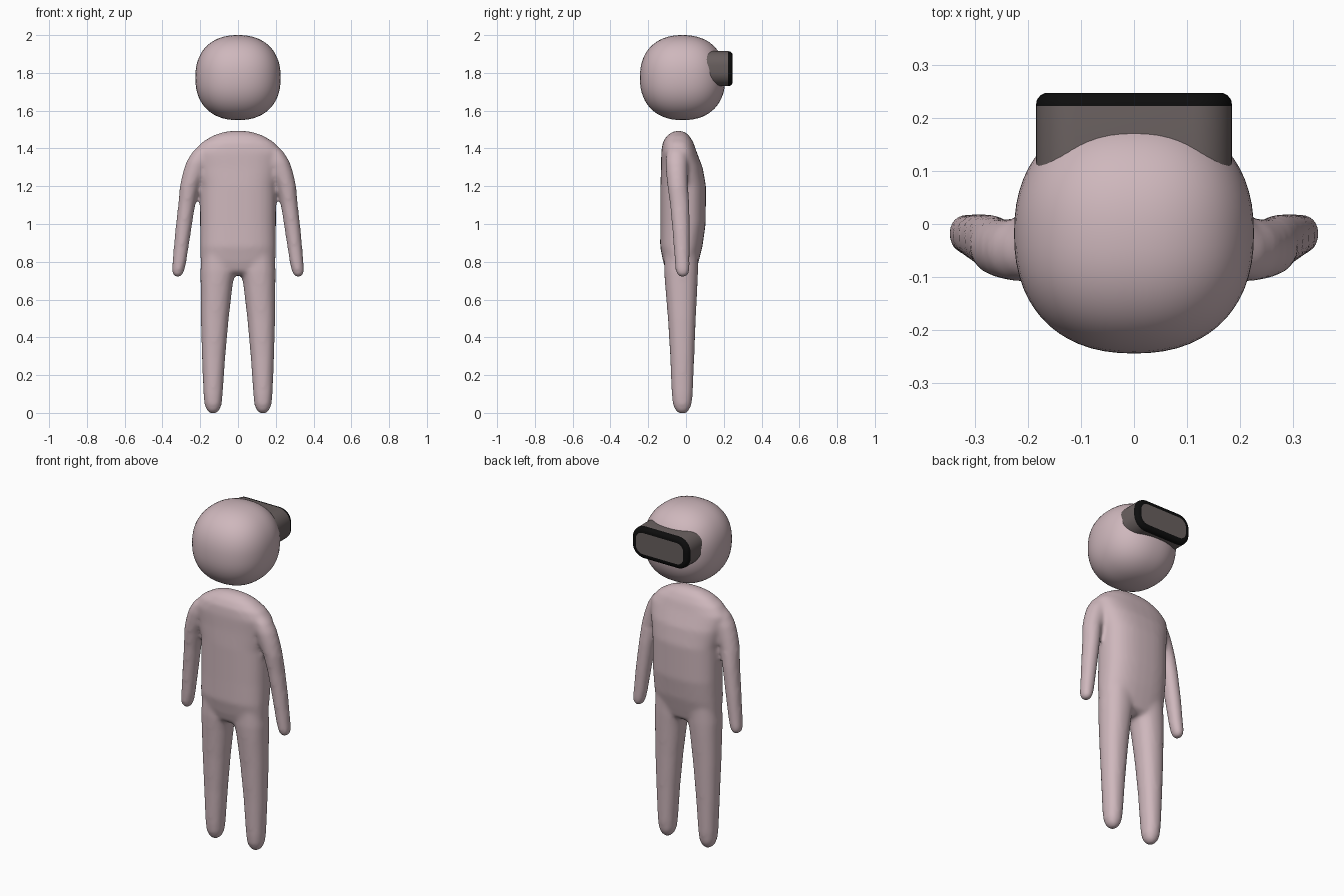
import bpy, bmesh, math
from mathutils import Vector

if "Cube" in bpy.data.objects:
    bpy.data.objects.remove(bpy.data.objects["Cube"])


def material(name, rgb):
    m = bpy.data.materials.new(name)
    m.diffuse_color = (*rgb, 1)
    m.use_nodes = True
    m.node_tree.nodes["Principled BSDF"].inputs["Base Color"].default_value = m.diffuse_color
    return m


SKIN = material("dusty pink", (0.62, 0.475, 0.505))
GREY = material("warm grey", (0.14, 0.115, 0.113))
BLACK = material("black", (0.004, 0.004, 0.004))


def loft(bm, rings):
    """Skin a stack of equal-length point rings and cap both ends."""
    loops = [[bm.verts.new(p) for p in ring] for ring in rings]
    n = len(loops[0])
    bands = [[bm.faces.new((a[i], a[(i + 1) % n], b[(i + 1) % n], b[i])) for i in range(n)]
             for a, b in zip(loops, loops[1:])]
    bm.faces.new(loops[0][::-1])
    return bands, bm.faces.new(loops[-1])


def spow(v, e):
    return math.copysign(abs(v) ** e, v)


def oval(z, cx, cy, rx, ry, power=2.0, side=1, n=32):
    """Horizontal (super)ellipse ring."""
    e = 2 / power
    return [(side * (cx + rx * spow(math.cos(t), e)), cy + ry * spow(math.sin(t), e), z)
            for t in (2 * math.pi * i / n for i in range(n))]


def make_object(name, bm, mats):
    bmesh.ops.recalc_face_normals(bm, faces=bm.faces)
    me = bpy.data.meshes.new(name)
    bm.to_mesh(me)
    bm.free()
    ob = bpy.data.objects.new(name, me)
    bpy.context.collection.objects.link(ob)
    for m in mats:
        me.materials.append(m)
    return ob


def shade(ob, angle):
    bpy.ops.object.select_all(action='DESELECT')
    ob.select_set(True)
    bpy.context.view_layer.objects.active = ob
    bpy.ops.object.shade_smooth_by_angle(angle=math.radians(angle))


# Body: torso, arms and legs as rings (z, cx, cy, rx, ry), fused into one skin
TORSO = [(1.493, 0, -.04, .04, .015), (1.486, 0, -.04, .08, .035), (1.467, 0, -.042, .135, .06),
         (1.43, 0, -.042, .195, .082), (1.38, 0, -.037, .236, .094), (1.30, 0, -.022, .222, .11),
         (1.20, 0, -.015, .202, .121), (1.0, 0, -.016, .201, .12), (.88, 0, -.025, .2, .112),
         (.80, 0, -.027, .198, .094), (.75, 0, -.026, .165, .08), (.728, 0, -.026, .10, .05)]
ARM = [(1.41, .18, -.05, .03, .035), (1.38, .195, -.05, .048, .052), (1.33, .213, -.05, .06, .06),
       (1.27, .233, -.048, .06, .058), (1.20, .257, -.044, .051, .055), (1.10, .272, -.033, .045, .052),
       (.95, .292, -.025, .042, .046), (.80, .310, -.02, .037, .04), (.755, .317, -.018, .034, .038),
       (.73, .319, -.018, .026, .03), (.719, .319, -.018, .012, .014)]
LEG = [(.86, .10, -.025, .092, .09), (.75, .106, -.026, .093, .09), (.68, .113, -.025, .085, .086),
       (.5, .123, -.022, .074, .074), (.3, .129, -.02, .062, .064), (.1, .132, -.02, .051, .056),
       (.045, .132, -.02, .046, .05), (.012, .132, -.02, .033, .036), (-.004, .132, -.02, .015, .017)]
bm = bmesh.new()
loft(bm, [oval(*r, power=2.5) for r in TORSO])
for side in (1, -1):
    loft(bm, [oval(*r, side=side) for r in ARM])
    loft(bm, [oval(*r, power=2.2, side=side) for r in LEG])
body = make_object("body", bm, [SKIN])
remesh = body.modifiers.new("fuse", 'REMESH')
remesh.mode = 'VOXEL'
remesh.voxel_size = 0.011
remesh.use_smooth_shade = True
soften = body.modifiers.new("soften", 'SMOOTH')
soften.factor = 0.5
soften.iterations = 10

# Head: slightly boxy ball
bm = bmesh.new()
bmesh.ops.create_cube(bm, size=2)
bmesh.ops.subdivide_edges(bm, edges=bm.edges[:], cuts=15, use_grid_fill=True)
P = 2.28
for v in bm.verts:
    d = v.co.normalized()
    d /= sum(abs(c) ** P for c in d) ** (1 / P)
    v.co = Vector((d.x * .226, d.y * .226 - .018, d.z * .225 + 1.775))
head = make_object("head", bm, [SKIN])
shade(head, 60)


# Headset: rounded box lofted along y, with black rim and grey front plate
def rounded_rect(y, inset, w=.185, h=.0925, r=.075, seg=8):
    pts = []
    for k, (sx, sz) in enumerate(((1, 1), (-1, 1), (-1, -1), (1, -1))):
        for i in range(seg + 1):
            t = math.pi / 2 * (k + i / seg)
            pts.append((sx * (w - r) + (r - inset) * math.cos(t), y,
                        1.8225 + sz * (h - r) + (r - inset) * math.sin(t)))
    return pts


bm = bmesh.new()
bands, plate = loft(bm, [rounded_rect(y, i) for y, i in
                         ((.09, 0), (.222, 0), (.234, .002), (.243, .009), (.247, .018), (.247, .03))])
for band in bands[1:]:
    for f in band:
        f.material_index = 1
headset = make_object("headset", bm, [GREY, BLACK])
shade(headset, 30)
